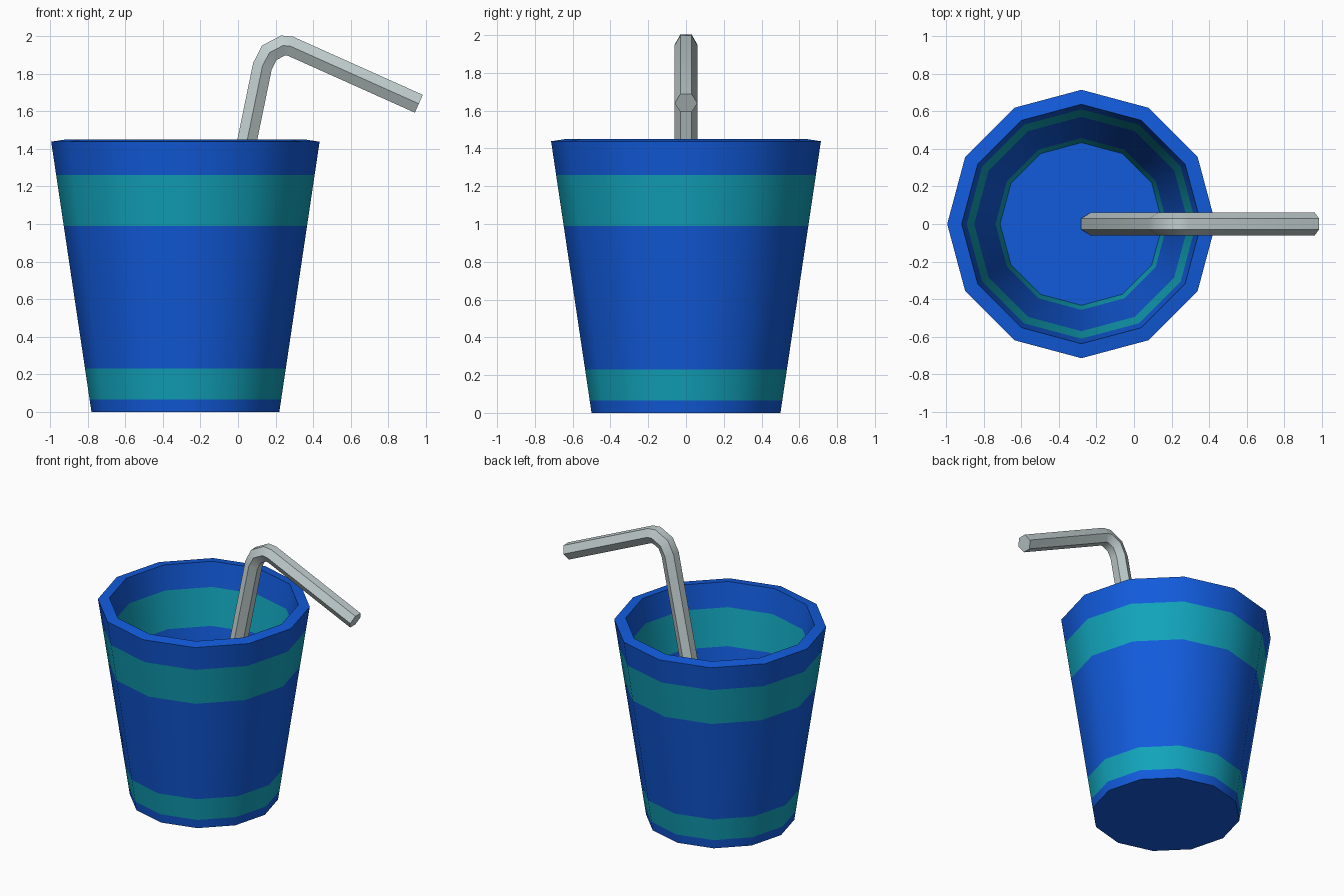
import bpy, bmesh, math
from mathutils import Vector

if "Cube" in bpy.data.objects:
    bpy.data.objects.remove(bpy.data.objects["Cube"])


def material(name, rgb):
    m = bpy.data.materials.new(name)
    m.diffuse_color = (*rgb, 1)
    m.use_nodes = True
    m.node_tree.nodes["Principled BSDF"].inputs["Base Color"].default_value = m.diffuse_color
    return m


blue = material("blue", (0.006, 0.105, 0.72))
teal = material("teal", (0.006, 0.37, 0.50))
grey = material("light_grey", (0.53, 0.61, 0.61))


def skin(name, rings, mats, band_mats=None):
    """Bridge a list of point rings, cap both ends, smooth shallow edges."""
    bm = bmesh.new()
    loops = [[bm.verts.new(p) for p in ring] for ring in rings]
    n = len(loops[0])
    for k, (a, b) in enumerate(zip(loops, loops[1:])):
        for i in range(n):
            j = (i + 1) % n
            f = bm.faces.new((a[i], a[j], b[j], b[i]))
            f.material_index = band_mats[k] if band_mats else 0
    bm.faces.new(loops[0][::-1])
    bm.faces.new(loops[-1])
    bmesh.ops.recalc_face_normals(bm, faces=bm.faces[:])
    me = bpy.data.meshes.new(name)
    bm.to_mesh(me)
    bm.free()
    for m in mats:
        me.materials.append(m)
    me.shade_smooth()
    me.set_sharp_from_angle(angle=math.radians(40))
    ob = bpy.data.objects.new(name, me)
    bpy.context.collection.objects.link(ob)
    return ob


# Cup: twelve-sided tapered shell, up the outside, over the rim, down inside
CX, SLOPE = -0.28, 0.149
outer = [(0.5 + SLOPE * z, z) for z in (0, 0.065, 0.23, 0.99, 1.26, 1.438)]
inner = [(0.421 + SLOPE * z, z) for z in (1.45, 1.272, 1.002, 0.242, 0.08)]
rings = [[(CX + r * math.cos(i * math.pi / 6), r * math.sin(i * math.pi / 6), z)
          for i in range(12)] for r, z in outer + inner]
skin("cup", rings, [blue, teal], [0, 1, 0, 1, 0, 0, 0, 1, 0, 1])

# Straw: hexagonal section swept along a bent path in the xz plane
path = [Vector((x, 0, z)) for x, z in
        [(-0.23, 0.09), (0.13, 1.84), (0.167, 1.912), (0.24, 1.95),
         (0.28, 1.946), (0.9625, 1.64)]]
R = 0.06
rings = []
for k, p in enumerate(path):
    d0 = (p - path[max(k - 1, 0)]).normalized()
    d1 = (path[min(k + 1, len(path) - 1)] - p).normalized()
    t = (d0 + d1).normalized()
    miter = 1 / t.dot(d1 if d1.length else d0)
    normal = Vector((-t.z, 0, t.x)) * miter
    rings.append([p + Vector((0, R * math.cos(i * math.pi / 3), 0))
                  + normal * R * math.sin(i * math.pi / 3) for i in range(6)])
skin("straw", rings, [grey])
